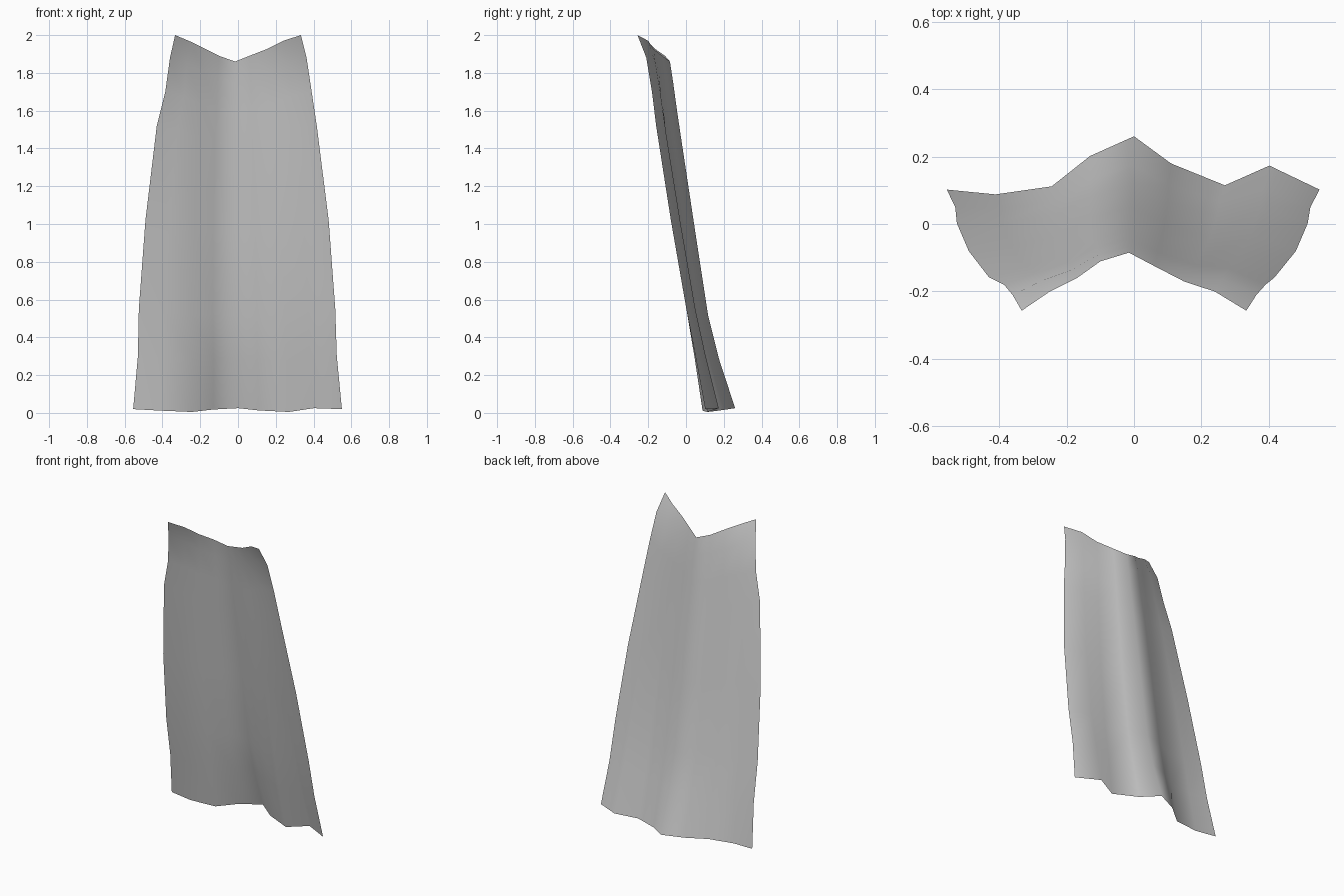
import bpy


def lerp(a, b, t):
    return a + (b - a) * t


# Columns: (x fraction, fold fraction, z) at the top hem and the bottom hem
TOP = [(-1, 0, 2.0), (-.75, .33, 1.965), (-.51, .56, 1.925), (-.3, .85, 1.89),
       (-.045, 1, 1.86), (.18, .77, 1.89), (.45, .5, 1.925), (.72, .33, 1.97), (1, 0, 2.0)]
BOTTOM = [(-1, 0, .02), (-.74, -.09, .012), (-.44, .06, .005), (-.235, .63, .018),
          (0, 1, .025), (.2, .49, .013), (.49, .08, .005), (.73, .45, .025), (1, 0, .02)]

# Rows: (edge height, left x, right x, y of side edges, y of centre fold)
ROWS = [(2.0, -.333, .333, -.257, -.085),
        (1.88, -.36, .363, -.21, -.068),
        (1.70, -.385, .39, -.18, -.045),
        (1.52, -.43, .417, -.158, -.02),
        (1.02, -.49, .48, -.08, .05),
        (.55, -.525, .515, .002, .117),
        (.30, -.53, .523, .05, .175),
        (.02, -.555, .55, .102, .26)]

# Cape: one draped sheet lofted through the rows
verts, faces = [], []
n = len(TOP)
for z_edge, left, right, y_edge, y_mid in ROWS:
    t = (2.0 - z_edge) / 1.98
    for a, b in zip(TOP, BOTTOM):
        u, fold, z = (lerp(p, q, t) for p, q in zip(a, b))
        x = u * (right if u > 0 else -left)
        verts.append((x, lerp(y_edge, y_mid, fold), z))
for r in range(len(ROWS) - 1):
    for c in range(n - 1):
        i = r * n + c
        faces.append((i, i + n, i + n + 1, i + 1))

mesh = bpy.data.meshes.new("cape")
mesh.from_pydata(verts, [], faces)
mesh.update()
for p in mesh.polygons:
    p.use_smooth = True
cape = bpy.data.objects.new("cape", mesh)
bpy.context.collection.objects.link(cape)
